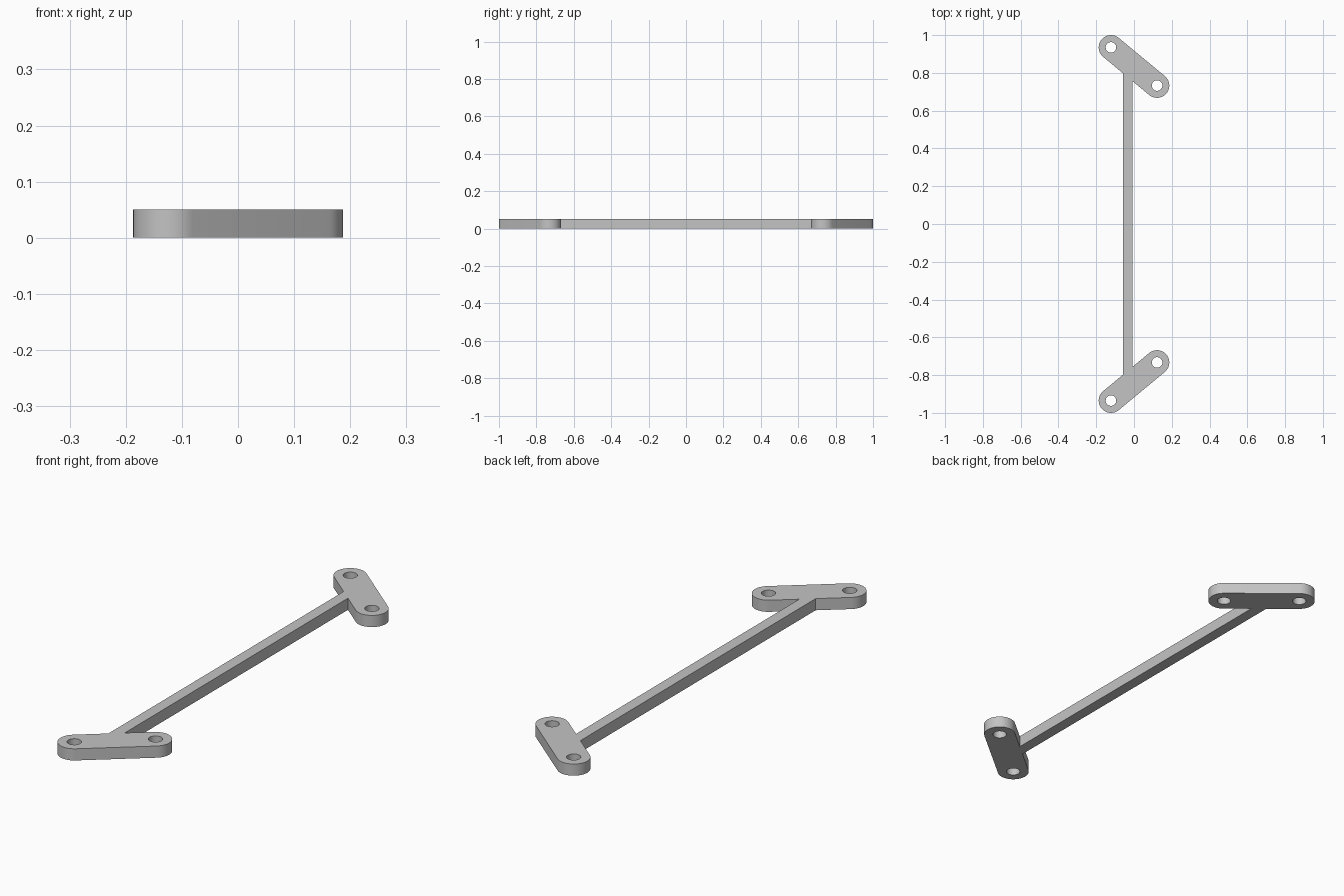
import bpy
import bmesh
from math import pi, cos, sin, atan2, radians
from mathutils import Vector

if "Cube" in bpy.data.objects:
    bpy.data.objects.remove(bpy.data.objects["Cube"], do_unlink=True)

HEIGHT = 0.05
PAD_R, HOLE_R = 0.065, 0.028
BAR_LEFT, BAR_RIGHT = -0.057, -0.008
OUTER = Vector((-0.122, 0.935))   # hole centres of the back end plate
INNER = Vector((0.122, 0.733))

grey = bpy.data.materials.new("grey")
grey.use_nodes = True
colour = (0.55, 0.55, 0.55, 1)
grey.diffuse_color = colour
grey.node_tree.nodes["Principled BSDF"].inputs["Base Color"].default_value = colour


def arc(centre, radius, start, sweep, steps):
    return [centre + radius * Vector((cos(start + sweep * i / steps),
                                      sin(start + sweep * i / steps)))
            for i in range(steps + 1)]


def flip(points):
    return [Vector((p.x, -p.y)) for p in reversed(points)]


# Half outline: bar edge, rounded end plate, other bar edge
along = INNER - OUTER
normal_angle = atan2(along.y, along.x) - pi / 2
edge = OUTER + PAD_R * Vector((cos(normal_angle), sin(normal_angle)))


def joint(x):
    return Vector((x, edge.y + (x - edge.x) * along.y / along.x))


half = ([joint(BAR_RIGHT)]
        + arc(INNER, PAD_R, normal_angle, pi, 24)
        + arc(OUTER, PAD_R, normal_angle + pi, pi, 24)
        + [joint(BAR_LEFT)])
loops = [half + flip(half)]

# Screw holes in both plates
for centre in (OUTER, INNER):
    hole = arc(centre, HOLE_R, 0, 2 * pi, 32)[:-1]
    loops += [hole, flip(hole)]

# Fill the profile and extrude it into one solid
bm = bmesh.new()
for loop in loops:
    verts = [bm.verts.new((p.x, p.y, 0)) for p in loop]
    for a, b in zip(verts, verts[1:] + verts[:1]):
        bm.edges.new((a, b))
bmesh.ops.triangle_fill(bm, edges=bm.edges[:], use_beauty=True, normal=(0, 0, 1))
result = bmesh.ops.extrude_face_region(bm, geom=bm.faces[:], use_keep_orig=True)
top = [v for v in result["geom"] if isinstance(v, bmesh.types.BMVert)]
bmesh.ops.translate(bm, verts=top, vec=(0, 0, HEIGHT))
bmesh.ops.recalc_face_normals(bm, faces=bm.faces[:])

mesh = bpy.data.meshes.new("handle_bar_with_end_plates")
bm.to_mesh(mesh)
bm.free()
mesh.materials.append(grey)
bracket = bpy.data.objects.new("handle_bar_with_end_plates", mesh)
bpy.context.collection.objects.link(bracket)

# Smooth rounded ends and holes, crisp rims
bpy.ops.object.select_all(action="DESELECT")
bracket.select_set(True)
bpy.context.view_layer.objects.active = bracket
bpy.ops.object.shade_smooth_by_angle(angle=radians(30))
